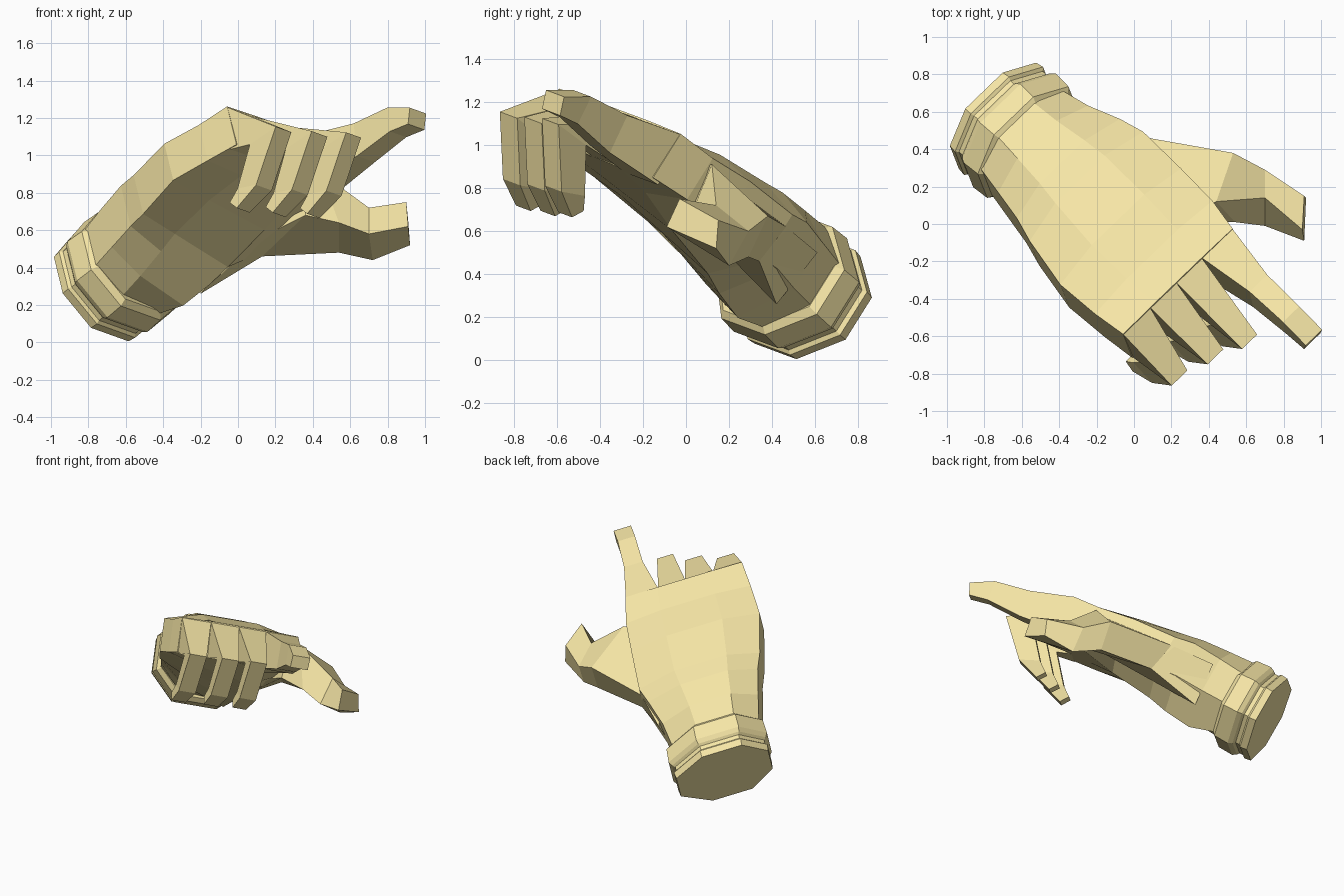
import bpy, bmesh
from mathutils import Vector

if "Cube" in bpy.data.objects:
    bpy.data.objects.remove(bpy.data.objects["Cube"])

# Hand frame: D runs wrist to knuckles, W across to the thumb, U out of the back of the hand
C = Vector((-0.74, 0.56, 0.31))
D = Vector((0.69, -0.53, 0.50)).normalized()
W = Vector((0.74, 0.64, -0.22))
W = (W - D * W.dot(D)).normalized()
U = D.cross(W)
DRIFT = 0.061   # the hand drifts slightly to the little-finger side along its length

mat = bpy.data.materials.new("tan")
mat.diffuse_color = (0.92, 0.79, 0.38, 1)
mat.use_nodes = True
mat.node_tree.nodes["Principled BSDF"].inputs["Base Color"].default_value = mat.diffuse_color


def at(t, w, u):
    return C + D * t + W * (w - DRIFT * t) + U * u


def loft(name, loops):
    """Skin a row of matching loops and close both ends."""
    bm = bmesh.new()
    rings = [[bm.verts.new(p) for p in loop] for loop in loops]
    n = len(rings[0])
    for a, b in zip(rings, rings[1:]):
        for i in range(n):
            j = (i + 1) % n
            bm.faces.new((a[i], a[j], b[j], b[i]))
    bm.faces.new(rings[0])
    bm.faces.new(rings[-1])
    bmesh.ops.recalc_face_normals(bm, faces=bm.faces)
    me = bpy.data.meshes.new(name)
    bm.to_mesh(me)
    bm.free()
    me.materials.append(mat)
    ob = bpy.data.objects.new(name, me)
    bpy.context.collection.objects.link(ob)


def octagon(t, wl, wr, te, tm, be, bl, br):
    """Left/right width, edge and middle heights of the back, then of the palm."""
    pts = [(wl, te), (wl * .45, tm), (wr * .42, tm), (wr, te),
           (wr, be), (wr * .42, br), (wl * .45, bl), (wl, be)]
    return [at(t, w, u) for w, u in pts]


def finger(name, stations):
    """Stations: back t, u; palm side t, u; left and right w."""
    loft(name, [[at(td, w0, ud), at(td, w1, ud), at(tp, w1, up), at(tp, w0, up)]
                for td, ud, tp, up, w0, w1 in stations])


# Cuff with a rolled rim, groove and wide band
rims = [(-.02, .98), (.03, 1.0), (.045, .95), (.075, .95), (.09, 1.0),
        (.12, 1.05), (.23, 1.03), (.26, .93)]
loft("cuff", [octagon(t, -.31 * s, .365 * s, .10 * s, .27 * s,
                      -.14 * s, -.315 * s, -.315 * s) for t, s in rims])

# Wrist and palm
loft("palm", [octagon(*r) for r in [
    (.22, -.29, .33, .12, .26, -.12, -.27, -.29),
    (.42, -.33, .36, .135, .25, -.12, -.25, -.35),
    (.62, -.37, .42, .14, .235, -.12, -.22, -.33),
    (.76, -.41, .46, .11, .21, -.14, -.20, -.30),
    (1.08, -.475, .45, .095, .165, -.14, -.19, -.26),
    (1.34, -.46, .44, .06, .095, -.17, -.19, -.21),
    (1.55, -.44, .40, .055, .06, -.19, -.19, -.20)]])

# Three curled fingers: knuckle width, joint width and forward reach
for name, b0, b1, j0, j1, f in [
        ("little_finger", -.44, -.23, -.40, -.28, 0),
        ("ring_finger", -.23, -.03, -.18, -.06, .06),
        ("middle_finger", -.03, .165, .01, .125, .14)]:
    finger(name, [
        (1.545, .055, 1.50, -.19, b0, b1),
        (1.82 + f, -.23, 1.61 + f, -.215, j0, j1),
        (1.585 + f, -.46, 1.45 + f, -.40, j0, j1),
        (1.42 + f, -.51, 1.38 + f, -.45, j0 - .01, j1 - .03)])

# Pointing finger
finger("index_finger", [
    (1.54, .055, 1.50, -.20, .165, .40),
    (1.85, -.04, 1.82, -.23, .225, .36),
    (2.10, -.09, 2.08, -.23, .235, .36),
    (2.25, -.18, 2.21, -.26, .245, .37)])

# Thumb, swelling from the side of the palm out to the blunt tip
loft("thumb", [[Vector(p) for p in loop] for loop in [
    [(-.20, .61, .50), (-.20, .42, .26), (.00, .20, .50), (.00, .30, .68)],
    [(.05, .465, .62), (.13, .34, .46), (.36, .01, .68), (.38, .09, .90)],
    [(.53, .38, .67), (.54, .29, .48), (.54, .01, .64), (.44, .12, .91)],
    [(.70, .29, .60), (.72, .20, .44), (.70, -.01, .58), (.70, .14, .72)],
    [(.91, .15, .65), (.92, .14, .52), (.91, -.09, .62), (.90, -.03, .75)]]])
